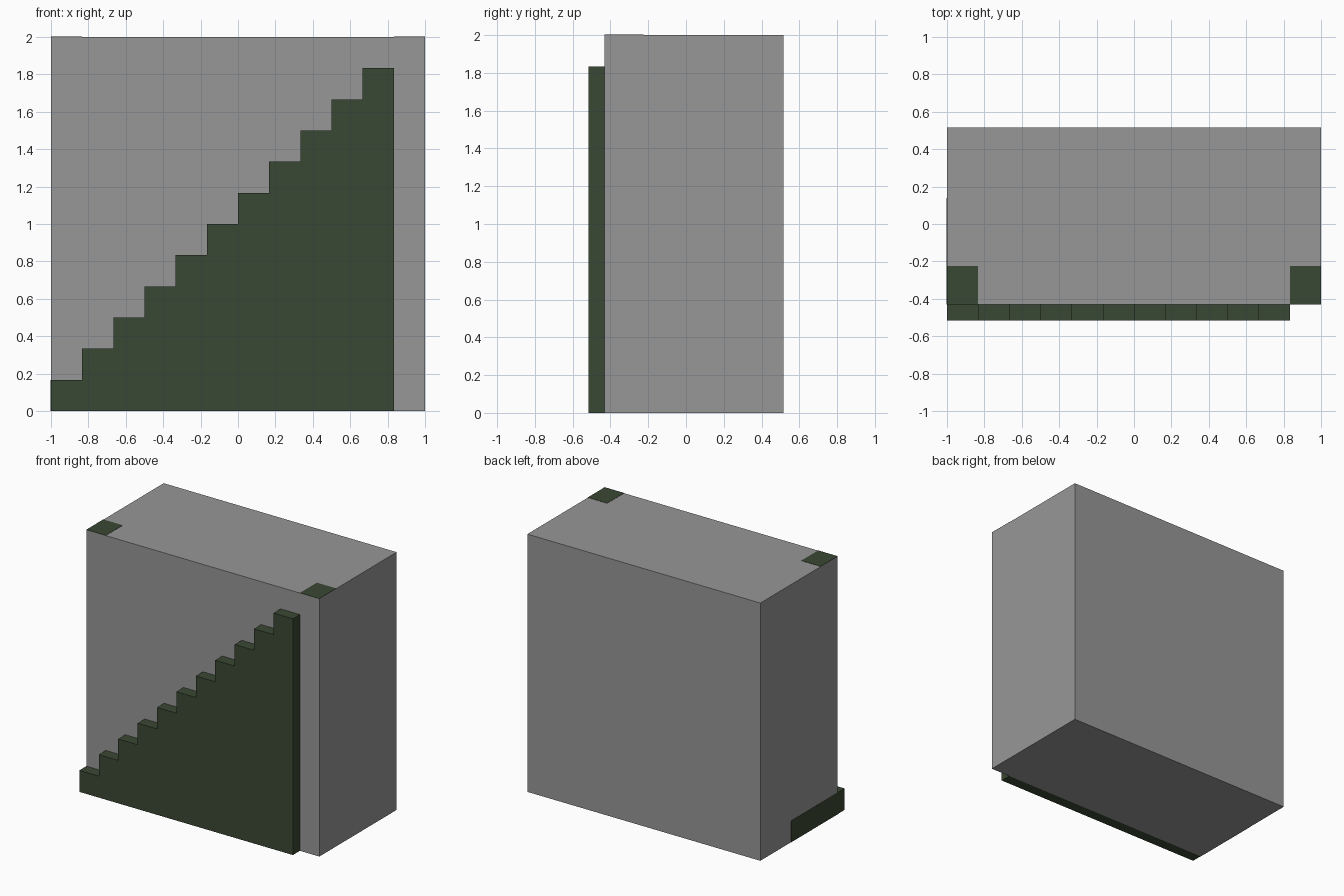
import bpy
import bmesh

cube = bpy.data.objects.get("Cube")
if cube:
    bpy.data.objects.remove(cube, do_unlink=True)


def make_material(name, rgb):
    mat = bpy.data.materials.new(name)
    mat.use_nodes = True
    colour = (*rgb, 1.0)
    mat.diffuse_color = colour
    mat.node_tree.nodes["Principled BSDF"].inputs["Base Color"].default_value = colour
    return mat


STONE = make_material("stone grey", (0.31, 0.31, 0.31))
GREEN = make_material("dark moss green", (0.042, 0.065, 0.033))

STEP = 1 / 6          # rise and run of each stair
STEPS = 11
FRONT, WALL, BACK = -0.517, -0.431, 0.517
TOP = 2.0
SKIN = 0.002          # thickness of the flush corner plates


def add_object(name, bm, mat):
    bmesh.ops.recalc_face_normals(bm, faces=bm.faces[:])
    mesh = bpy.data.meshes.new(name)
    bm.to_mesh(mesh)
    bm.free()
    mesh.materials.append(mat)
    obj = bpy.data.objects.new(name, mesh)
    bpy.context.collection.objects.link(obj)
    return obj


def box(name, low, high, mat):
    bm = bmesh.new()
    bmesh.ops.create_cube(bm, size=1)
    for v in bm.verts:
        v.co = [h if c > 0 else l for c, l, h in zip(v.co, low, high)]
    return add_object(name, bm, mat)


# Main block
box("wall_block", (-1, WALL, 0), (1, BACK, TOP), STONE)

# Staircase: stepped profile extruded back to the wall
profile = [(-1, 0)]
for i in range(STEPS):
    height = (i + 1) * STEP
    profile += [(-1 + i * STEP, height), (-1 + (i + 1) * STEP, height)]
profile.append((-1 + STEPS * STEP, 0))
bm = bmesh.new()
face = bm.faces.new([bm.verts.new((x, FRONT, z)) for x, z in profile])
extruded = bmesh.ops.extrude_face_region(bm, geom=[face])["geom"]
bmesh.ops.translate(bm, vec=(0, WALL - FRONT, 0),
                    verts=[g for g in extruded if isinstance(g, bmesh.types.BMVert)])
add_object("staircase", bm, GREEN)

# Green corner patches flush with the top
for name, x in (("right_corner_patch", -1), ("left_corner_patch", 1 - STEP)):
    box(name, (x, WALL, TOP - SKIN), (x + STEP, -0.224, TOP + SKIN), GREEN)

# End of the lowest step showing through the side
box("lowest_step_end", (-1 - SKIN, WALL, 0), (-1 + SKIN, 0.14, STEP), GREEN)
